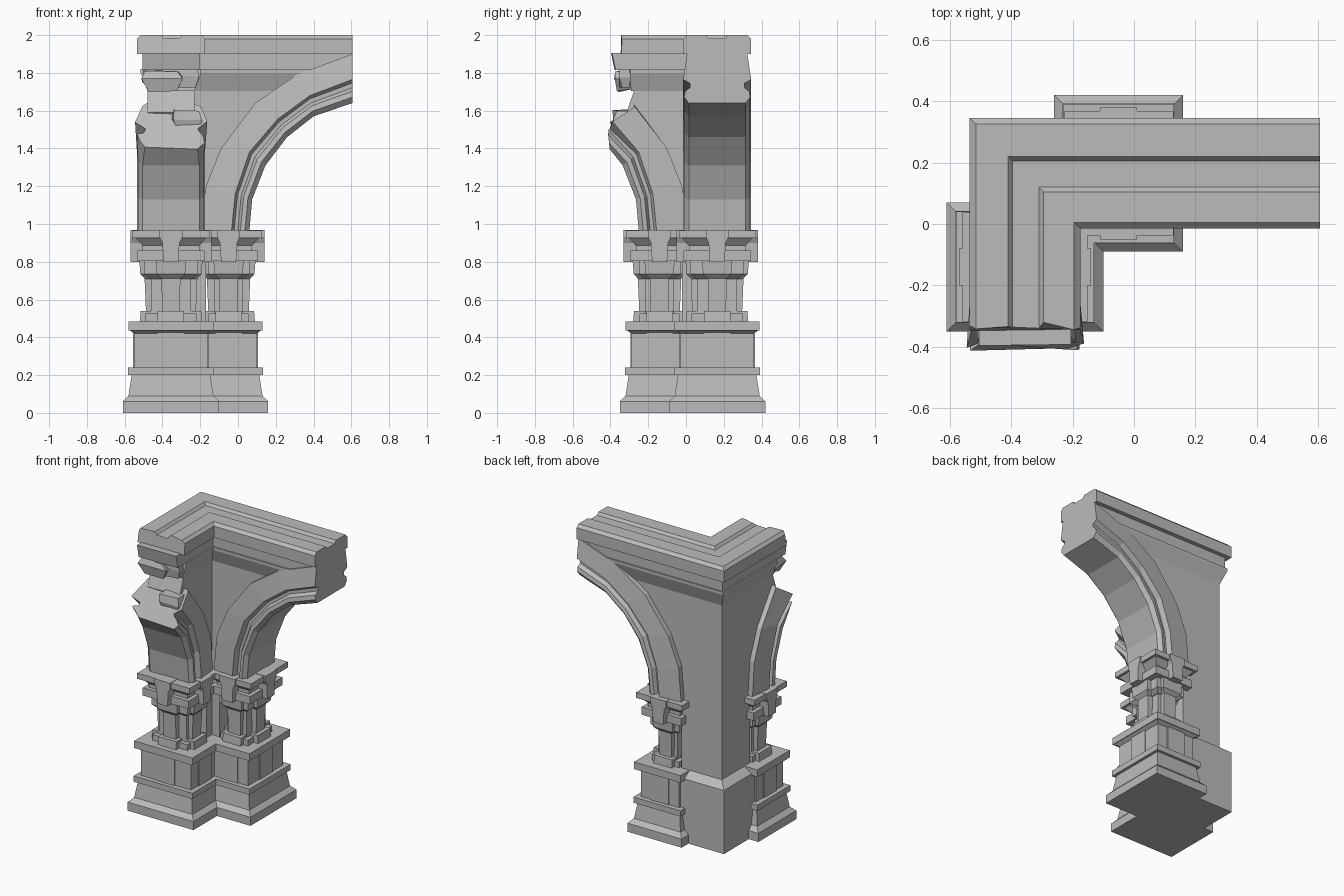
import bpy, bmesh, random
from mathutils import Vector

random.seed(4)
if "Cube" in bpy.data.objects:
    bpy.data.objects.remove(bpy.data.objects["Cube"])

stone = bpy.data.materials.new("grey stone")
stone.use_nodes = True
GREY = (0.5, 0.5, 0.5, 1)
stone.diffuse_color = GREY
stone.node_tree.nodes["Principled BSDF"].inputs["Base Color"].default_value = GREY

OUT_X, OUT_Y = -0.535, 0.345      # outer corner of the plan
MID_Y, HALF = 0.165, 0.18         # centre line and half thickness of the long wing
END_X = 0.605
PIER_X = -0.05


def swap(p):
    """Reflect a point of the long wing into the broken wing."""
    return (-0.19 - p[1], -0.19 - p[0], p[2])


def same(p):
    return p


def build(name, lofts, place=same):
    """One object from lofts, each a list of equally long closed rings."""
    bm = bmesh.new()
    for rings in lofts:
        vs = [[bm.verts.new(place(p)) for p in ring] for ring in rings]
        n = len(vs[0])
        for a, b in zip(vs, vs[1:]):
            for i in range(n):
                j = (i + 1) % n
                bm.faces.new((a[i], a[j], b[j], b[i]))
        bm.faces.new(vs[0][::-1])
        bm.faces.new(vs[-1])
    bmesh.ops.recalc_face_normals(bm, faces=bm.faces[:])
    mesh = bpy.data.meshes.new(name)
    bm.to_mesh(mesh)
    bm.free()
    mesh.materials.append(stone)
    ob = bpy.data.objects.new(name, mesh)
    bpy.context.collection.objects.link(ob)
    return ob


def stack(levels, cx=PIER_X, cy=MID_Y):
    """Rectangular rings from (half x, half y, z) levels."""
    return [[(cx + sx * hx, cy + sy * hy, z)
             for sx, sy in ((-1, -1), (1, -1), (1, 1), (-1, 1))]
            for hx, hy, z in levels]


def square(levels, dx):
    """Stack whose x half width is smaller than its y half width by dx."""
    return stack([(h - dx, h, z) for h, z in levels])


def cross(levels):
    """Two crossing bars from (half width, arm width, z) levels."""
    return [stack([(h - 0.025, w, z) for h, w, z in levels]),
            stack([(w, h, z) for h, w, z in levels])]


def lerp(a, b, t):
    return [Vector(p).lerp(Vector(q), t) for p, q in zip(a, b)]


def rough(ring, amount):
    return [tuple(c + random.uniform(-amount, amount) for c in p) for p in ring]


# Arch curves in x, z: underside, moulding edge, outer edge
UNDER = [(.06, .96), (.075, 1.13), (.145, 1.31), (.26, 1.46), (.4, 1.57), (END_X, 1.64)]
EDGE = [(-.035, .96), (-.015, 1.16), (.06, 1.38), (.21, 1.555), (.38, 1.68), (END_X, 1.765)]
OUTER = [(-.19, .96), (-.17, 1.2), (-.09, 1.4), (.09, 1.64), (.31, 1.79), (END_X, 1.9)]
BROKEN = ((.22, 1.41), (.2, 1.53), (.075, 1.63))


def arch(under, edge, outer):
    """Moulded archivolt, as cross-sections along the curve."""
    steps = [(lerp(under, edge, t), d) for t, d in
             ((0, .03), (.25, .005), (.5, .01), (.65, .035), (.85, .035), (1, 0))]
    steps += [(lerp(edge, outer, 1), .02), (lerp(edge, outer, 1), .06)]
    rings = []
    for k in range(len(under)):
        side = [(c[k].x, HALF - d, c[k].y) for c, d in steps]
        rings.append([(x, MID_Y + h, z) for x, h, z in side]
                     + [(x, MID_Y - h, z) for x, h, z in reversed(side)])
    return rings


def wall(edge, outer, end):
    """Spandrel wall above the arch and down to the base."""
    outline = [(OUT_X + .055, .4), (-.17, .4), (-.17, .96)]
    outline += [tuple(p) for p in lerp(edge, outer, .6)]
    outline += [(end, 1.75), (OUT_X + .055, 1.75)] if end < .5 else \
               [(end, 1.95), (OUT_X + .055, 1.95)]
    return [[(x, MID_Y + s * (HALF - .055), z) for x, z in outline] for s in (-1, 1)]


# Parts shared by both wings
for wing, place in (("long_wing", same), ("broken_wing", swap)):
    curves = [UNDER, EDGE, OUTER]
    end = END_X
    if place is swap:
        curves = [c[:3] + [b] for c, b in zip(curves, BROKEN)]
        end = .07
    arch_rings = arch(*curves)
    if place is swap:
        arch_rings[-1] = rough(arch_rings[-1], .015)
    build(wing + "_arch", [arch_rings], place)
    build(wing + "_wall", [wall(curves[1], curves[2], end)], place)

    # Pedestal with plinth, mouldings and a raised panel on each side
    pedestal = square([(.255, 0), (.255, .06), (.225, .09), (.208, .2), (.228, .2),
                       (.228, .24), (.193, .24), (.193, .42), (.215, .435),
                       (.225, .435), (.225, .485)], .045)
    panels = [stack([(.155, .07, .24), (.155, .07, .43)]),
              stack([(.07, .2, .24), (.07, .2, .43)])]
    build(wing + "_pedestal", [pedestal] + panels, place)

    # Pier of clustered pilasters
    build(wing + "_pier_core", [square([(.105, .48), (.105, .82)], .03)], place)
    build(wing + "_pilaster_bases", cross([(.165, .07, .48), (.16, .07, .54)])
          + [square([(.135, .48), (.135, .525)], .03)], place)
    build(wing + "_pilasters", cross([(.132, .047, .53), (.14, .05, .72)]), place)
    build(wing + "_pilaster_heads", cross([(.138, .05, .71), (.162, .075, .735),
                                           (.168, .08, .81)])
          + [square([(.11, .71), (.14, .735), (.14, .81)], .03)], place)

    # Capital with tapered blocks at the centre of each face
    build(wing + "_capital", [square([(.178, .805), (.178, .86), (.15, .86), (.15, .885),
                                      (.185, .925), (.203, .925), (.203, .965)], .025)],
          place)
    blocks = [[[(PIER_X + sx * w, MID_Y + y, z) for sx, y in
                ((-1, -.215), (1, -.215), (1, .215), (-1, .215))]
               for w, z in ((.04, .8), (.045, .9), (.06, .93), (.06, .968))]]
    blocks.append([[(PIER_X + x, MID_Y + sy * w, z) for x, sy in
                    ((-.19, -1), (.19, -1), (.19, 1), (-.19, 1))]
                   for w, z in ((.04, .8), (.045, .9), (.06, .93), (.06, .968))])
    build(wing + "_capital_blocks", blocks, place)

# Plain corner block with sloped top
size = HALF
build("corner_block", [stack([(size, size, 0), (size, size, .445),
                              (size - .055, size - .055, .485)],
                             OUT_X + size, OUT_Y - size)])


def cornice(name, half_profile, break_y, jag, groove=()):
    """Moulding swept round the corner, broken at its short end."""
    width = 2 * HALF
    loop = half_profile + list(groove) + [(width - d, z) for d, z in reversed(half_profile)]
    long_end = [(END_X, OUT_Y - d, z) for d, z in loop]
    corner = [(OUT_X + d, OUT_Y - d, z) for d, z in loop]
    short_end = [(OUT_X + d, break_y + random.uniform(-jag, jag), z) for d, z in loop]
    build(name, [[long_end, corner, short_end]])


cornice("cornice_top", [(0, 1.9), (0, 1.98), (.02, 2)], -.335, .015,
        [(.125, 2), (.14, 1.982), (.225, 1.982), (.24, 2)])
cornice("cornice_middle", [(.03, 1.815), (.03, 1.905)], -.385, .025)
cornice("cornice_lower", [(.055, 1.705), (.02, 1.8), (.02, 1.82)], -.28, .02)

# Loose broken lumps at the ruined end
for name, c, h in (("cornice_lump", (-.4, -.32, 1.76), (.1, .055, .055)),
                   ("cornice_edge_lump", (-.27, -.32, 1.78), (.065, .03, .05)),
                   ("arch_lump", (-.27, -.33, 1.545), (.08, .06, .05))):
    rings = stack([(h[0] * .8, h[1] * .7, c[2] - h[2]), (h[0], h[1], c[2]),
                   (h[0] * .9, h[1] * .8, c[2] + h[2])], c[0], c[1])
    build(name, [[rough(r, .012) for r in rings]])
